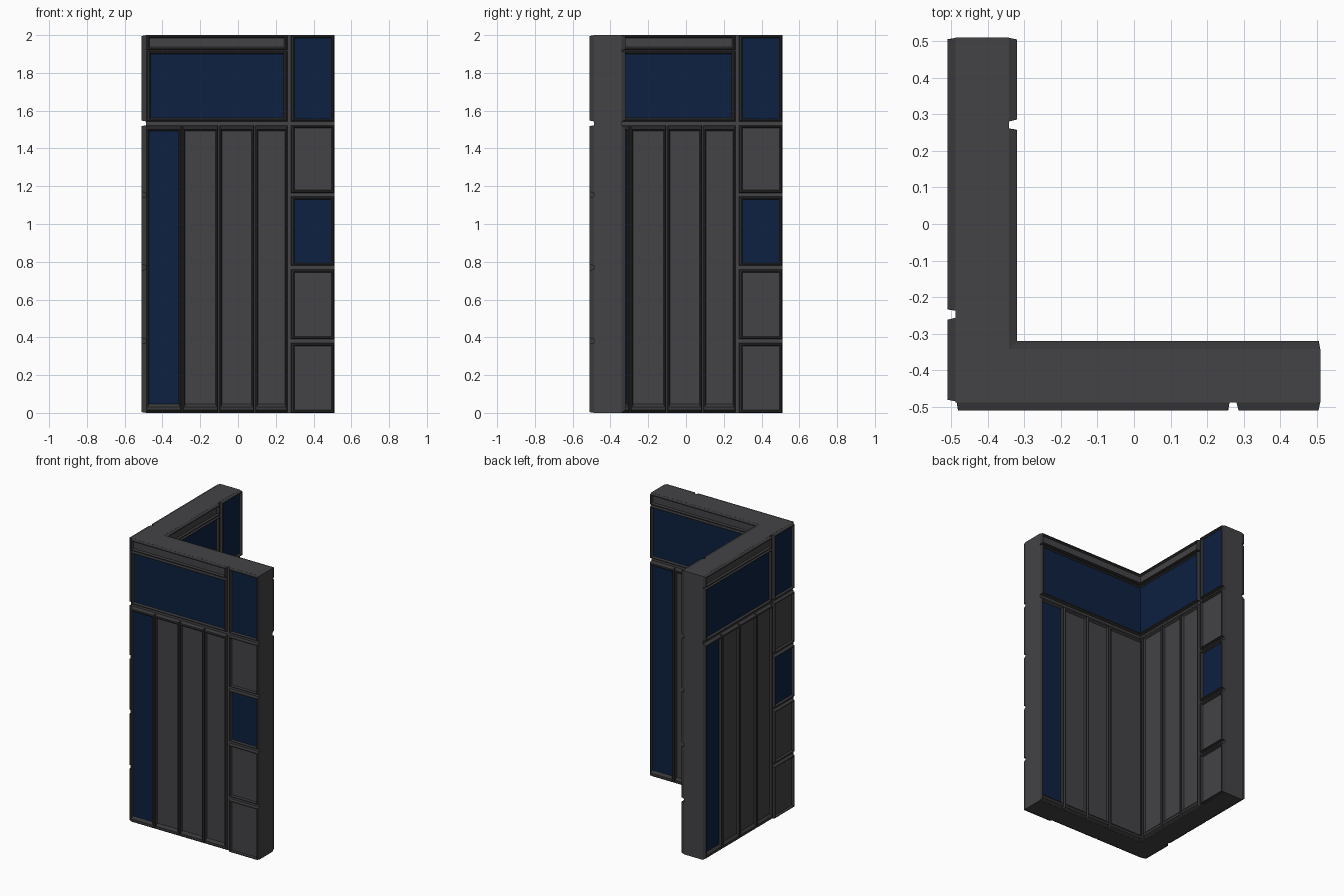
import bpy, bmesh, math
from mathutils import Matrix, Vector

default = bpy.data.objects.get("Cube")
if default:
    bpy.data.objects.remove(default, do_unlink=True)


def material(name, rgb):
    m = bpy.data.materials.new(name)
    m.use_nodes = True
    m.diffuse_color = (*rgb, 1)
    bsdf = m.node_tree.nodes["Principled BSDF"]
    bsdf.inputs["Base Color"].default_value = (*rgb, 1)
    bsdf.inputs["Roughness"].default_value = 0.8
    return m


WALL = material("charcoal_wall", (0.057, 0.056, 0.061))
FRAME = material("dark_frame", (0.04, 0.04, 0.043))
GLASS = material("navy_glass", (0.004, 0.015, 0.052))
GREY, BLUE = 0, 2


def finish(bm, name):
    mesh = bpy.data.meshes.new(name)
    bm.to_mesh(mesh)
    bm.free()
    for m in (WALL, FRAME, GLASS):
        mesh.materials.append(m)
    obj = bpy.data.objects.new(name, mesh)
    bpy.context.collection.objects.link(obj)
    return obj


# L-shaped core, whose surface is the bottom of the grooves
BACK, INNER, END, TOP = -0.488, -0.342, 0.51, 2.0
bm = bmesh.new()
outline = [(BACK, BACK), (END, BACK), (END, INNER),
           (INNER, INNER), (INNER, END), (BACK, END)]
base = bm.faces.new([bm.verts.new((x, y, 0)) for x, y in outline])
up = bmesh.ops.extrude_face_region(bm, geom=[base])["geom"]
bmesh.ops.translate(bm, vec=(0, 0, TOP),
                    verts=[v for v in up if isinstance(v, bmesh.types.BMVert)])
bmesh.ops.recalc_face_normals(bm, faces=bm.faces)
finish(bm, "corner_wall_core")


def lerp(a, b, t):
    return [p + (q - p) * t for p, q in zip(a, b)]


def cell(bm, place, outer, inner, colour):
    """Bevelled frame around a recessed panel; rectangles are left, right, bottom, top."""
    rings = []
    for t, depth in ((0, 0.024), (0.3, 0), (0.65, 0), (1, 0.014)):
        l, r, b, top = lerp(outer, inner, t)
        rings.append([bm.verts.new(place @ Vector((u, depth, z)))
                      for u, z in ((l, b), (r, b), (r, top), (l, top))])
    for a, c in zip(rings, rings[1:]):
        for i in range(4):
            j = (i + 1) % 4
            bm.faces.new((a[i], a[j], c[j], c[i])).material_index = 1
    bm.faces.new(rings[-1]).material_index = colour


def wall_face(name, x, y, turn, column=True, right=0.262):
    """One decorated side, laid out from its own left to right."""
    place = Matrix.Translation((x, y, 0)) @ Matrix.Rotation(math.radians(turn), 4, 'Z')
    bm = bmesh.new()
    # top trim and wide window
    cell(bm, place, (-0.486, right, 1.92, 2), (-0.468, right - 0.018, 1.936, 1.984), GREY)
    cell(bm, place, (-0.486, right, 1.543, 1.915), (-0.464, right - 0.022, 1.56, 1.9), BLUE)
    # tall window strip and three tall panels
    edges = [-0.486, -0.3, -0.105, 0.085, right]
    for i, (l, r) in enumerate(zip(edges, edges[1:])):
        left = l if i == 0 else l + 0.006
        cell(bm, place, (left, r, 0, 1.523), (left + 0.014, r - 0.014, 0.048, 1.492),
             GREY if i else BLUE)
    # stacked side column
    if column:
        levels = [0, 0.38, 0.77, 1.155, 1.533, 2.01]
        for i, (b, t) in enumerate(zip(levels, levels[1:])):
            low = b + 0.01 if i else b
            cell(bm, place, (0.28, 0.51, low, t - 0.01),
                 (0.3, 0.494, low + 0.014, t - 0.026), (GREY, GREY, BLUE)[i % 3] if i < 4 else BLUE)
    finish(bm, name)


wall_face("front_panels", 0, -0.51, 0)
wall_face("right_outer_panels", -0.51, 0.024, -90)
wall_face("inner_side_panels", -0.32, 0, 90)
# this side runs into the inside corner, so its last panels continue into it
wall_face("inner_back_panels", 0.024, -0.32, 180, column=False, right=0.4)
